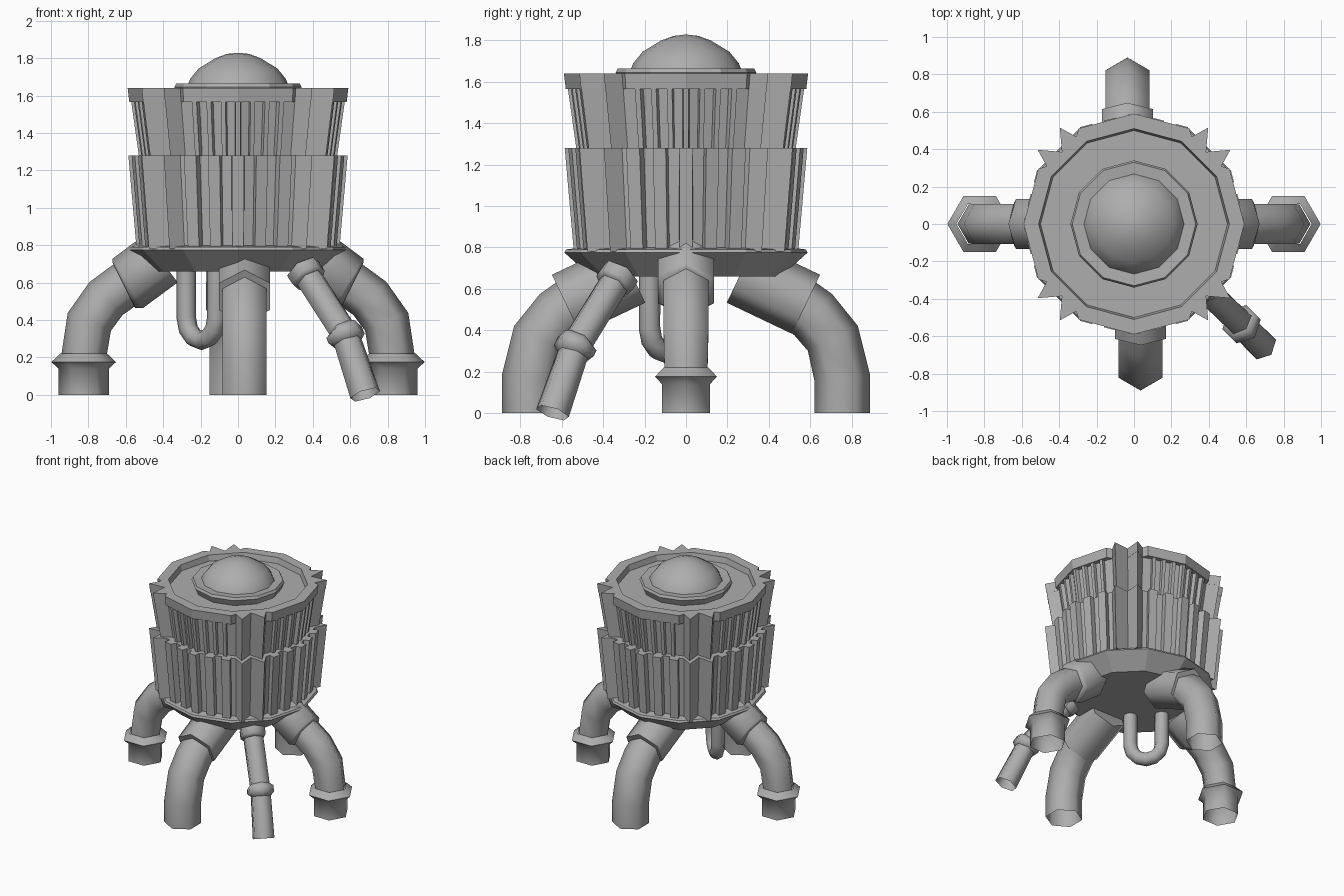
import bpy, bmesh, math
from mathutils import Vector

if "Cube" in bpy.data.objects:
    bpy.data.objects.remove(bpy.data.objects["Cube"])

GREY = (0.42, 0.42, 0.42, 1)
metal = bpy.data.materials.new("plain grey metal")
metal.use_nodes = True
metal.diffuse_color = GREY
metal.node_tree.nodes["Principled BSDF"].inputs["Base Color"].default_value = GREY


def loft(name, loops, cap_start=False, cap_end=False, smooth=None):
    """Skin closed loops of equal length into one object."""
    bm = bmesh.new()
    rings = [[bm.verts.new(p) for p in loop] for loop in loops]
    for a, b in zip(rings, rings[1:]):
        for i in range(len(a)):
            j = (i + 1) % len(a)
            bm.faces.new((a[i], a[j], b[j], b[i]))
    if cap_start:
        bm.faces.new(rings[0][::-1])
    if cap_end:
        bm.faces.new(rings[-1])
    bmesh.ops.recalc_face_normals(bm, faces=bm.faces)
    mesh = bpy.data.meshes.new(name)
    bm.to_mesh(mesh)
    bm.free()
    mesh.materials.append(metal)
    if smooth:
        mesh.shade_smooth()
        mesh.set_sharp_from_angle(angle=math.radians(smooth))
    obj = bpy.data.objects.new(name, mesh)
    bpy.context.scene.collection.objects.link(obj)
    return obj


def lathe(name, profile, sides=12, smooth=None, cap_start=True):
    turns = [math.tau * i / sides for i in range(sides)]
    loops = [[(r * math.cos(t), r * math.sin(t), z) for t in turns] for r, z in profile]
    return loft(name, loops, cap_start, True, smooth)


def tube(name, path, radii, side, sides=6, caps=False):
    """Sweep a polygon along a planar path; side is the plane's normal."""
    path = [Vector(p) for p in path]
    side = Vector(side).normalized()
    loops = []
    for i, (p, r) in enumerate(zip(path, radii)):
        ahead = path[min(i + 1, len(path) - 1)] - p
        behind = p - path[max(i - 1, 0)]
        out = (ahead.normalized() + behind.normalized()).normalized().cross(side)
        turns = [math.tau * k / sides for k in range(sides)]
        loops.append([p + r * (math.cos(t) * out + math.sin(t) * side) for t in turns])
    return loft(name, loops, caps, caps, 65)


def facet(angle, r):
    """Radius of a twelve-sided outline at an angle in degrees."""
    return r * math.cos(math.radians(15)) / math.cos(math.radians(angle % 30 - 15))


def fluted_outline(ribs, spacing, half, wall, peak):
    """(angle, radius) points: ribs on each quarter, twin-spiked buttress between."""
    points = []
    for quarter in range(4):
        base = quarter * 90
        for k in range(ribs):
            c = base + (k - (ribs - 1) / 2) * spacing
            for d, r in ((-half - .5, wall), (-half, peak), (half, peak), (half + .5, wall)):
                points.append((c + d, facet(c + d, r)))
        if not ribs:
            points += [(base + d, facet(d, wall)) for d in (-30, 0, 30)]
        for d, r in ((-11.5, .56), (-7.4, .65), (0, .545), (7.4, .65), (11.5, .56)):
            points.append((base + 45 + d, r))
    return points


def ring(outline, scale, z):
    return [(scale * r * math.cos(math.radians(a)), scale * r * math.sin(math.radians(a)), z)
            for a, r in outline]


# Body: skirt, two fluted tiers and the notched rim
lathe("skirt", [(.46, .66), (.588, .775), (.58, .79), (.5, .8)])
lower = fluted_outline(5, 13, 3.2, .55, .595)
loft("lower_tier", [ring(lower, .925, .78), ring(lower, 1, 1.28)], True, True)
upper = fluted_outline(7, 8.2, 1.3, .555, .585)
loft("upper_tier", [ring(upper, .91, 1.27), ring(upper, .985, 1.58)], True, True)
rim = fluted_outline(0, 0, 0, .59, .59)
inner = [(a, facet(a, .51)) for a, r in rim]
loft("top_rim", [ring(rim, .985, 1.565), ring(rim, 1, 1.64), ring(inner, 1, 1.64),
                 ring(inner, .98, 1.595)], True, True)

# Cap disc and dome
lathe("dome_plate", [(.31, 1.58), (.34, 1.645), (.33, 1.665), (.26, 1.66)])
lathe("dome", [(.272, 1.65), (.255, 1.69), (.21, 1.745), (.12, 1.80), (.06, 1.822), (.01, 1.828)],
      smooth=50)

for s, label in ((1, "left"), (-1, "right")):
    # Side legs with a collared foot
    def at(x, z):
        return (s * x, 0, z)
    tube(label + "_leg", [at(.825, .2), at(.795, .39), at(.705, .515), at(.58, .605), at(.48, .68)],
         [.12, .125, .125, .125, .125], (0, 1, 0))
    tube(label + "_foot", [at(.825, z) for z in (0, .14, .175, .22)],
         [.135, .135, .173, .125], (0, 1, 0))
    tube(label + "_cuff", [at(.61, .585), at(.59, .595), at(.415, .725)],
         [.135, .155, .155], (0, 1, 0), caps=True)

for s, label in ((1, "back"), (-1, "front")):
    # Front and back legs
    def at(y, z):
        return (-s * .035, s * y, z)
    tube(label + "_leg", [at(.755, 0), at(.755, .17), at(.71, .36), at(.615, .475), at(.48, .57)],
         [.135] * 5, (1, 0, 0))
    tube(label + "_cuff", [at(.58, .525), at(.265, .675)], [.158, .158], (1, 0, 0), caps=True)

# Slim corner pipe with cuff and collar
top, knee, foot = Vector((.35, -.32, .67)), Vector((.575, -.535, .32)), Vector((.68, -.645, 0))
tube("slim_pipe", [top, knee, foot], [.078, .078, .085], (1, 1, 0))
tube("slim_pipe_cuff", [top, top.lerp(knee, .12), top.lerp(knee, .16)], [.1, .1, .08],
     (1, 1, 0), caps=True)
tube("slim_pipe_collar", [knee.lerp(top, .08), knee.lerp(top, .04), knee.lerp(foot, .06),
                          knee.lerp(foot, .12)], [.08, .105, .105, .08], (1, 1, 0))

# U-shaped pipe hanging under the body
centre, across = Vector((-.195, -.095, 0)), Vector((-.707, .707, 0))
bend = [(-math.cos(t) * .115, .41 - math.sin(t) * .12)
        for t in [math.pi * i / 6 for i in range(7)]]
hang = [(-.115, .68)] + bend + [(.115, .68)]
tube("u_pipe", [centre + across * d + Vector((0, 0, z)) for d, z in hang],
     [.052] * len(hang), (1, 1, 0), sides=8)
